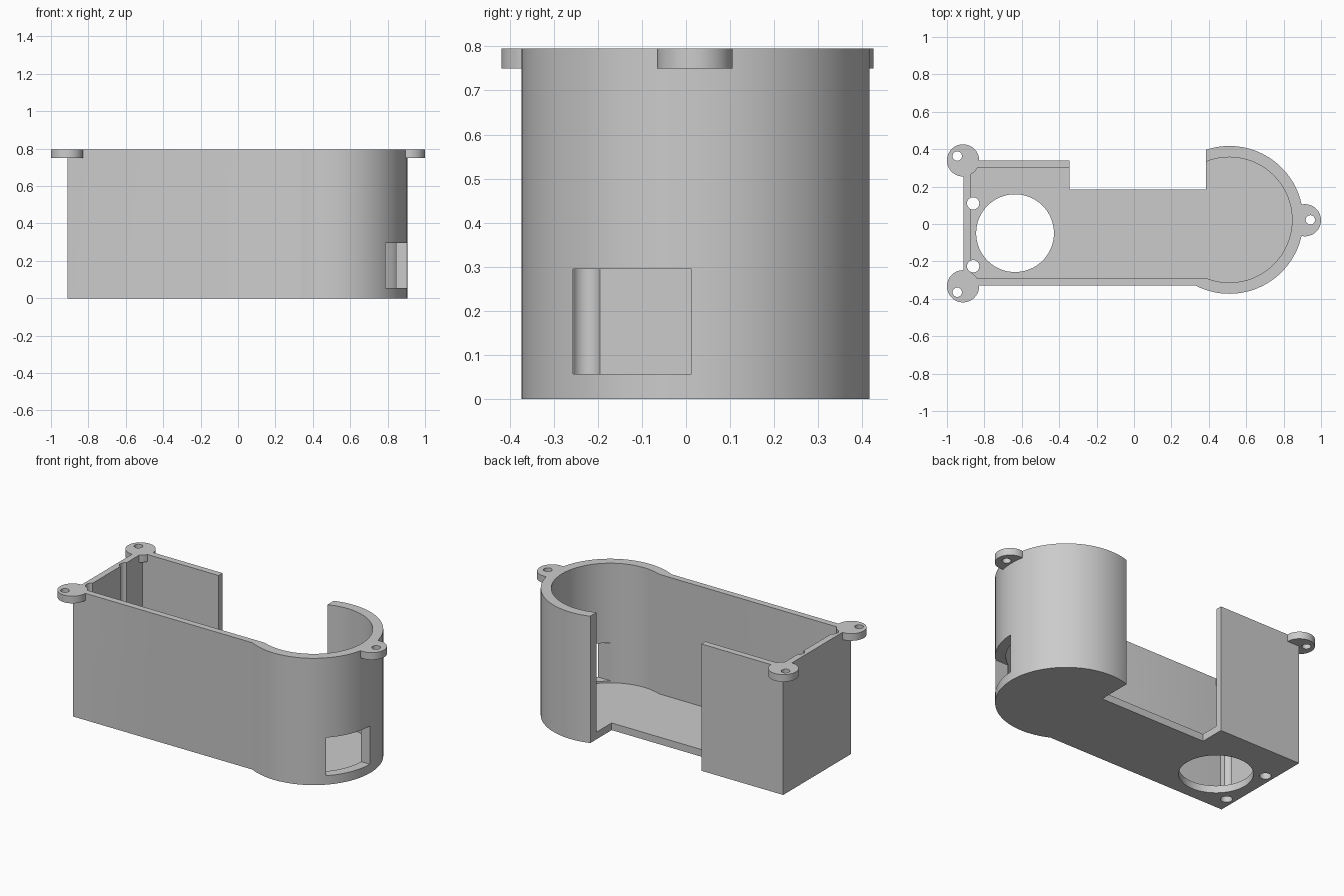
import bpy
import bmesh
from math import sqrt, atan2, cos, sin, pi, radians

if "Cube" in bpy.data.objects:
    bpy.data.objects.remove(bpy.data.objects["Cube"])

HEIGHT, FLOOR = 0.795, 0.045
CX, CY = 0.51, 0.022          # centre of the round end

grey = bpy.data.materials.new("light grey plastic")
grey.use_nodes = True
grey.diffuse_color = (0.6, 0.6, 0.6, 1)
grey.node_tree.nodes["Principled BSDF"].inputs["Base Color"].default_value = (0.6, 0.6, 0.6, 1)


def prism(name, outline, z0, z1):
    """Extrude a counter-clockwise outline from z0 to z1."""
    bm = bmesh.new()
    face = bm.faces.new([bm.verts.new((x, y, z0)) for x, y in outline])
    top = bmesh.ops.extrude_face_region(bm, geom=[face])["geom"]
    verts = [v for v in top if isinstance(v, bmesh.types.BMVert)]
    bmesh.ops.translate(bm, verts=verts, vec=(0, 0, z1 - z0))
    bmesh.ops.recalc_face_normals(bm, faces=bm.faces)
    mesh = bpy.data.meshes.new(name)
    bm.to_mesh(mesh)
    bm.free()
    mesh.materials.append(grey)
    obj = bpy.data.objects.new(name, mesh)
    bpy.context.collection.objects.link(obj)
    return obj


def disc(x, y, r, n=64):
    return [(x + r * cos(2 * pi * i / n), y + r * sin(2 * pi * i / n)) for i in range(n)]


def rect(x0, x1, y0, y1):
    return [(x0, y0), (x1, y0), (x1, y1), (x0, y1)]


def keyhole(x0, y0, y1, r, n=96):
    """Box on the left that runs into a larger round end on the right."""
    a0 = atan2(y0 - CY, -sqrt(r * r - (y0 - CY) ** 2)) 
    a1 = atan2(y1 - CY, -sqrt(r * r - (y1 - CY) ** 2))
    arc = [a0 + (a1 - a0) * i / n for i in range(n + 1)]
    return [(x0, y1), (x0, y0)] + [(CX + r * cos(a), CY + r * sin(a)) for a in arc]


def combine(target, tool, operation):
    mod = target.modifiers.new(operation, 'BOOLEAN')
    mod.operation = operation
    mod.solver = 'EXACT'
    mod.object = tool
    bpy.context.view_layer.objects.active = target
    bpy.ops.object.modifier_apply(modifier=mod.name)
    bpy.data.objects.remove(tool)


def cut(outline, z0=-0.1, z1=1.0):
    combine(housing, prism("cutter", outline, z0, z1), 'DIFFERENCE')


def add_tab(x, y):
    combine(housing, prism("tab", disc(x, y, 0.086), 0.75, HEIGHT), 'UNION')


# Outer shell, round-end tab and hollow interior
housing = prism("housing", keyhole(-0.912, -0.33, 0.34, 0.395), 0, HEIGHT)
add_tab(0.914, 0.02)
cut(keyhole(-0.872, -0.29, 0.30, 0.335), FLOOR)

# Corner tabs, which reach slightly inside the walls
for y in (0.34, -0.333):
    add_tab(-0.914, y)

# Screw holes in the tabs
for x, y in ((-0.945, 0.363), (-0.945, -0.365), (0.943, 0.022)):
    cut(disc(x, y, 0.025, 32))

# Open side through wall and floor
cut(rect(-0.345, 0.386, 0.185, 0.6))

# Large floor opening and two grooves down the end wall
cut(disc(-0.636, -0.049, 0.208))
for y in (0.11, -0.226):
    cut(disc(-0.86, y, 0.033, 32))

# Window in the round end
cut(rect(0.7, 1.1, -0.257, 0.013), 0.056, 0.295)

# Smooth curves with crisp edges
bpy.ops.object.select_all(action='DESELECT')
housing.select_set(True)
bpy.context.view_layer.objects.active = housing
bpy.ops.object.shade_smooth_by_angle(angle=radians(30))
